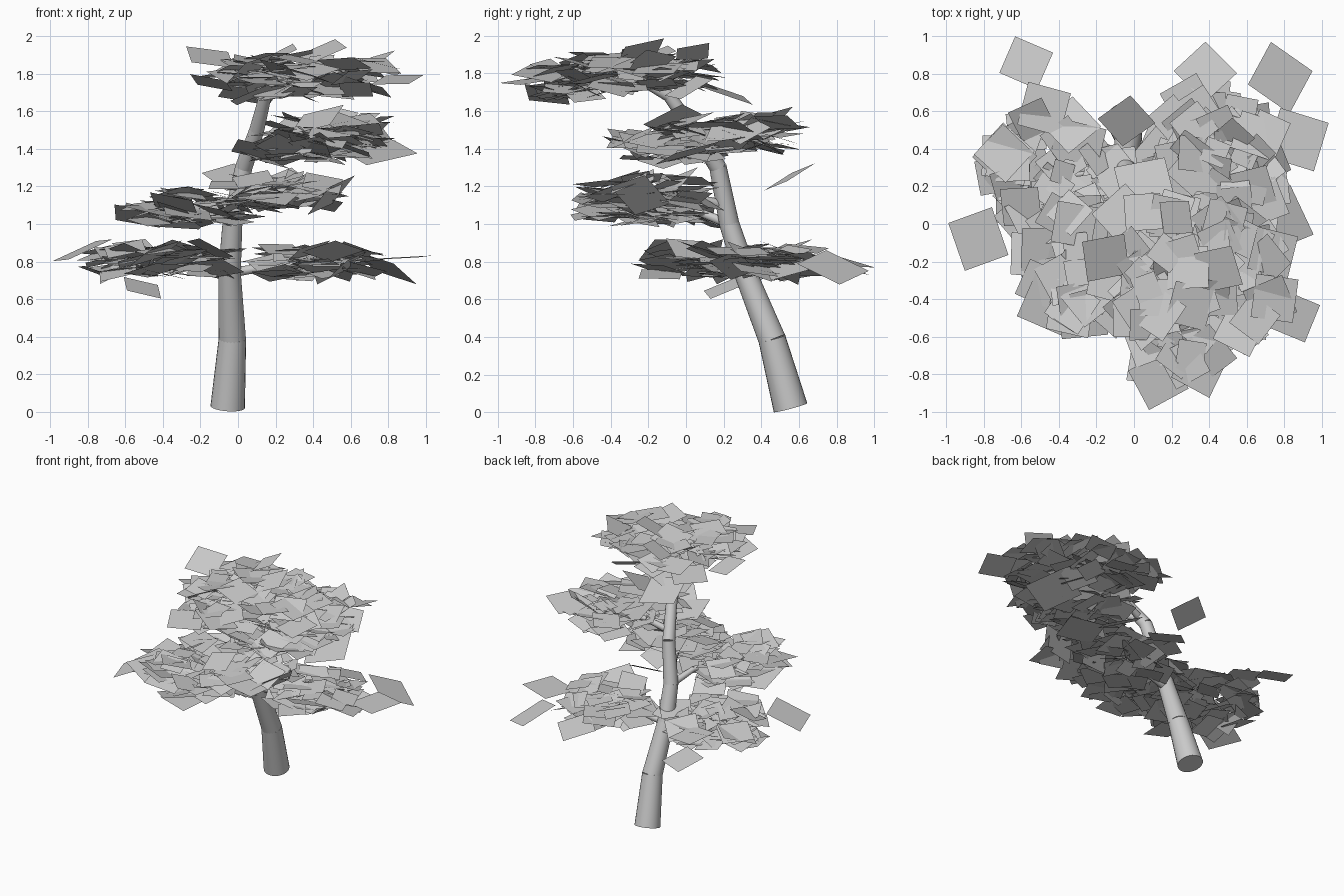
import bpy, bmesh, math, random
from mathutils import Vector, Matrix, Euler

random.seed(11)

grey = bpy.data.materials.new("plain grey")
grey.diffuse_color = (0.6, 0.6, 0.6, 1)


def finish(bm, name, smooth=False):
    mesh = bpy.data.meshes.new(name)
    bm.to_mesh(mesh)
    bm.free()
    mesh.materials.append(grey)
    obj = bpy.data.objects.new(name, mesh)
    bpy.context.collection.objects.link(obj)
    if smooth:
        bpy.context.view_layer.objects.active = obj
        obj.select_set(True)
        bpy.ops.object.shade_smooth_by_angle(angle=math.radians(40))
        obj.select_set(False)
    return obj


def add_limb(bm, a, b, r1, r2, sides):
    """Tapered segment from a to b."""
    a, b = Vector(a), Vector(b)
    d = b - a
    m = Matrix.Translation((a + b) / 2) @ d.to_track_quat('Z', 'Y').to_matrix().to_4x4()
    bmesh.ops.create_cone(bm, cap_ends=True, segments=sides, radius1=r1,
                          radius2=r2, depth=d.length, matrix=m)


def add_leaf(bm, pos, size, yaw, tilt_x, tilt_y):
    """Flat square leaf card."""
    m = (Matrix.Translation(pos) @ Euler((tilt_x, tilt_y, 0)).to_matrix().to_4x4()
         @ Matrix.Rotation(yaw, 4, 'Z'))
    h = size / 2
    bm.faces.new([bm.verts.new(m @ Vector((x, y, 0)))
                  for x, y in ((-h, -h), (h, -h), (h, h), (-h, h))])


# Trunk: leaning stack of tapered segments
path = [((-0.055, 0.555, 0.025), 0.092), ((-0.03, 0.458, 0.385), 0.073),
        ((-0.045, 0.315, 0.74), 0.060), ((-0.03, 0.23, 1.0), 0.053),
        ((0.03, 0.17, 1.3), 0.046), ((0.10, 0.04, 1.5), 0.040),
        ((0.145, -0.09, 1.68), 0.033), ((0.19, -0.26, 1.77), 0.02)]
bm = bmesh.new()
for (a, r1), (b, r2) in zip(path, path[1:]):
    over = (Vector(b) - Vector(a)).normalized() * 0.006
    add_limb(bm, a, Vector(b) + over, r1, r2, 24)
finish(bm, "trunk", True)

# Branches: from the trunk to the middle of each leaf cluster
branches = [((-0.045, 0.315, 0.74), (-0.18, 0.28, 0.77), (-0.45, 0.24, 0.80)),
            ((-0.045, 0.315, 0.74), (0.15, 0.34, 0.77), (0.42, 0.38, 0.80)),
            ((-0.03, 0.23, 1.0), (-0.1, 0.05, 1.07), (-0.25, -0.2, 1.1)),
            ((-0.01, 0.2, 1.1), (0.08, 0.0, 1.15), (0.2, -0.25, 1.17)),
            ((0.05, 0.13, 1.36), (0.22, 0.17, 1.42), (0.5, 0.2, 1.45)),
            ((0.05, 0.13, 1.36), (0.2, 0.0, 1.41), (0.4, -0.12, 1.43))]
bm = bmesh.new()
for a, b, c in branches:
    add_limb(bm, a, b, 0.028, 0.02, 10)
    add_limb(bm, b, c, 0.02, 0.006, 10)
finish(bm, "branches", True)

# Leaf clusters per tier: centre, spread, number of leaves
tiers = {
    "lower_leaves": [((-0.42, 0.24, 0.80), (0.34, 0.38, 0.07), 75),
                     ((0.42, 0.38, 0.80), (0.28, 0.32, 0.07), 65)],
    "middle_leaves": [((-0.25, -0.20, 1.09), (0.29, 0.32, 0.08), 80),
                      ((0.22, -0.20, 1.17), (0.28, 0.30, 0.08), 65)],
    "upper_leaves": [((0.50, 0.26, 1.48), (0.28, 0.36, 0.08), 70),
                     ((0.36, -0.12, 1.42), (0.28, 0.26, 0.08), 60)],
    "crown_leaves": [((0.10, -0.22, 1.82), (0.26, 0.34, 0.09), 55),
                     ((0.50, -0.28, 1.79), (0.28, 0.33, 0.08), 55),
                     ((0.22, -0.62, 1.76), (0.20, 0.20, 0.08), 35)],
}
# Large outlying leaves: x, y, z, size, yaw, tilt x, tilt y
outer = {
    "lower_leaves": [(-0.83, -0.08, 0.86, 0.27, 0.32, 0.1, -0.40),
                     (-0.575, 0.86, 0.80, 0.22, -0.42, -0.25, 0.1),
                     (0.78, 0.78, 0.77, 0.28, -0.6, -0.2, 0.45),
                     (0.87, 0.45, 0.82, 0.27, -0.3, 0.02, -0.06),
                     (0.38, 0.81, 0.78, 0.24, 0.75, -0.3, 0.1),
                     (-0.69, 0.36, 0.84, 0.25, 0.8, 0.2, -0.2),
                     (-0.51, 0.20, 0.66, 0.19, 0.2, 0.35, 0.3)],
    "middle_leaves": [(-0.27, -0.48, 1.06, 0.25, 0.1, 0.2, 0.15),
                      (-0.45, -0.42, 1.07, 0.27, -0.4, 0.1, 0.2),
                      (-0.04, 0.55, 1.25, 0.22, 0.7, 0.5, 0.1)],
    "upper_leaves": [(0.76, 0.02, 1.38, 0.30, 0.4, 0.3, -0.1),
                     (0.28, 0.30, 1.50, 0.30, 0.2, -0.1, 0.3)],
    "crown_leaves": [(0.13, -0.83, 1.76, 0.24, 0.5, 0.1, 0.1),
                     (0.85, -0.49, 1.77, 0.22, -0.4, 0.2, -0.1),
                     (0.06, 0.20, 1.70, 0.28, 0.2, -0.35, 0.1),
                     (0.45, -0.24, 1.92, 0.22, 0.2, 0.3, -0.35),
                     (-0.15, -0.18, 1.89, 0.23, 0.2, 0.35, 0.2)],
}
for name, clusters in tiers.items():
    bm = bmesh.new()
    for centre, spread, count in clusters:
        for i in range(count):
            ang = random.uniform(0, math.tau)
            r = random.random() ** 0.6          # denser towards the middle
            pos = Vector(centre) + Vector((math.cos(ang) * r * spread[0],
                                           math.sin(ang) * r * spread[1],
                                           random.uniform(-1, 1) * spread[2]))
            size = random.uniform(0.09, 0.17) + 0.08 * r
            add_leaf(bm, pos, size, random.uniform(0, math.tau),
                     random.gauss(0, 0.22), random.gauss(0, 0.22))
    for x, y, z, *rest in outer[name]:
        add_leaf(bm, Vector((x, y, z)), *rest)
    finish(bm, name)
